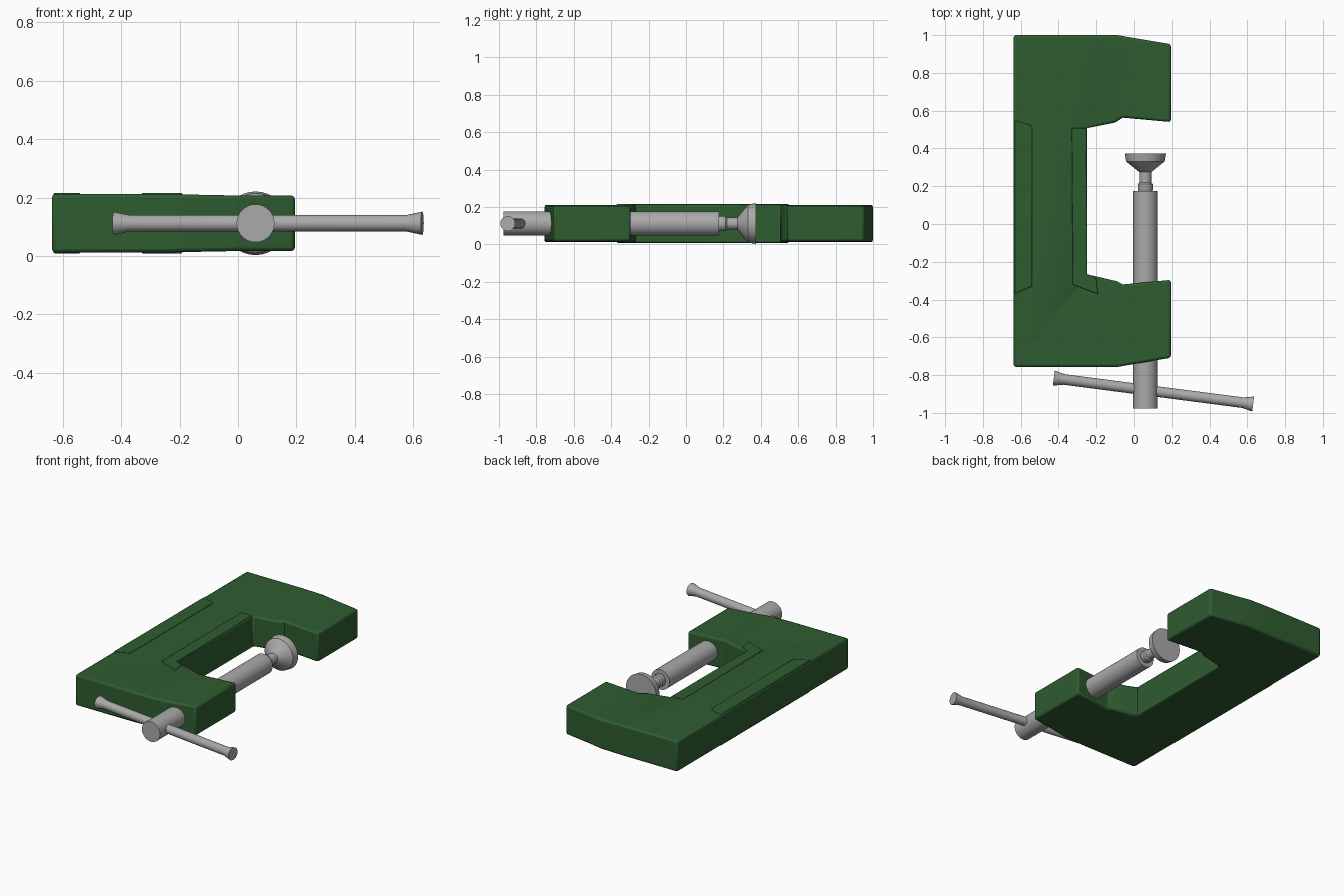
import bpy, bmesh, math
from mathutils import Vector

if "Cube" in bpy.data.objects:
    bpy.data.objects.remove(bpy.data.objects["Cube"])

MID_Z = 0.112


def make_material(name, rgb):
    mat = bpy.data.materials.new(name)
    mat.use_nodes = True
    mat.diffuse_color = (*rgb, 1)
    mat.node_tree.nodes["Principled BSDF"].inputs["Base Color"].default_value = (*rgb, 1)
    return mat


green = make_material("dark green paint", (0.028, 0.107, 0.030))
steel = make_material("grey steel", (0.40, 0.40, 0.40))


def finish(bm, name, mat):
    bmesh.ops.recalc_face_normals(bm, faces=bm.faces)
    mesh = bpy.data.meshes.new(name)
    bm.to_mesh(mesh)
    bm.free()
    mesh.materials.append(mat)
    obj = bpy.data.objects.new(name, mesh)
    bpy.context.collection.objects.link(obj)
    return obj


def smooth(obj, angle=30):
    bpy.ops.object.select_all(action="DESELECT")
    obj.select_set(True)
    bpy.context.view_layer.objects.active = obj
    bpy.ops.object.shade_smooth_by_angle(angle=math.radians(angle))


def prism(name, outline, low, high, bevel, cuts=(), taper=None):
    """Extrude a plan outline, optionally thinning it along x, and soften the edges."""
    bm = bmesh.new()
    base = bm.faces.new([bm.verts.new((x, y, low)) for x, y in outline])
    solid = bmesh.ops.extrude_face_region(bm, geom=[base])
    for v in solid["geom"]:
        if isinstance(v, bmesh.types.BMVert):
            v.co.z = high
    for x in cuts:
        bmesh.ops.bisect_plane(bm, geom=bm.verts[:] + bm.edges[:] + bm.faces[:],
                               plane_co=(x, 0, 0), plane_no=(1, 0, 0))
    if taper:
        for v in bm.verts:
            v.co.z = MID_Z + (v.co.z - MID_Z) * taper(v.co.x)
    obj = finish(bm, name, green)
    mod = obj.modifiers.new("soft edges", "BEVEL")
    mod.width = bevel
    mod.segments = 2
    mod.limit_method = "ANGLE"
    mod.angle_limit = math.radians(40)
    smooth(obj)
    return obj


def lathe(name, profile, origin, direction, sides=32):
    """Spin (distance, radius) pairs around an axis."""
    bm = bmesh.new()
    turn = Vector(direction).to_track_quat("Z", "Y")
    rings = []
    for dist, rad in profile:
        ring = []
        for i in range(sides):
            a = math.tau * i / sides
            p = Vector((rad * math.cos(a), rad * math.sin(a), dist))
            ring.append(bm.verts.new(Vector(origin) + turn @ p))
        rings.append(ring)
    for r0, r1 in zip(rings, rings[1:]):
        for i in range(sides):
            j = (i + 1) % sides
            bm.faces.new((r0[i], r0[j], r1[j], r1[i]))
    bm.faces.new(rings[0])
    bm.faces.new(rings[-1])
    obj = finish(bm, name, steel)
    smooth(obj)
    return obj


# C-shaped frame, slightly thinner towards the jaw tips
outline = [(-0.637, 1.0), (-0.09, 1.0), (0.195, 0.952), (0.195, 0.54),
           (-0.06, 0.563), (-0.10, 0.537), (-0.25, 0.507), (-0.25, -0.266),
           (-0.09, -0.303), (-0.06, -0.32), (0.195, -0.296), (0.195, -0.708),
           (-0.09, -0.757), (-0.637, -0.757)]
prism("frame", outline, 0.012, 0.212, 0.012, cuts=(-0.25, 0.0),
      taper=lambda x: 1 - 0.05 * min(1, max(0, (x + 0.25) / 0.25)))

# Low raised rails along both edges of the spine
prism("outer_spine_rail", [(-0.632, 0.55), (-0.54, 0.52), (-0.54, -0.33), (-0.632, -0.37)],
      0.009, 0.216, 0.004)
prism("inner_spine_rail", [(-0.252, 0.507), (-0.33, 0.507), (-0.325, -0.32),
                           (-0.19, -0.372), (-0.20, -0.29), (-0.252, -0.268)],
      0.009, 0.216, 0.004)

# Screw, running through the lower jaw
axis_x = 0.06
lathe("screw", [(-0.977, 0.065), (0.176, 0.065)], (axis_x, 0, MID_Z), (0, 1, 0))

# Neck, collar and swivel pad at the screw tip
lathe("swivel_pad", [(0.17, 0.034), (0.182, 0.040), (0.212, 0.040), (0.22, 0.032),
                     (0.275, 0.032), (0.328, 0.098), (0.332, 0.102), (0.374, 0.109)],
      (axis_x, 0, MID_Z), (0, 1, 0))

# Tommy bar with flared ends
start, end = Vector((-0.425, -0.816, MID_Z)), Vector((0.631, -0.953, MID_Z))
length = (end - start).length
lathe("handle_bar", [(0, 0.040), (0.055, 0.028), (length - 0.055, 0.028), (length, 0.040)],
      start, end - start, sides=24)
